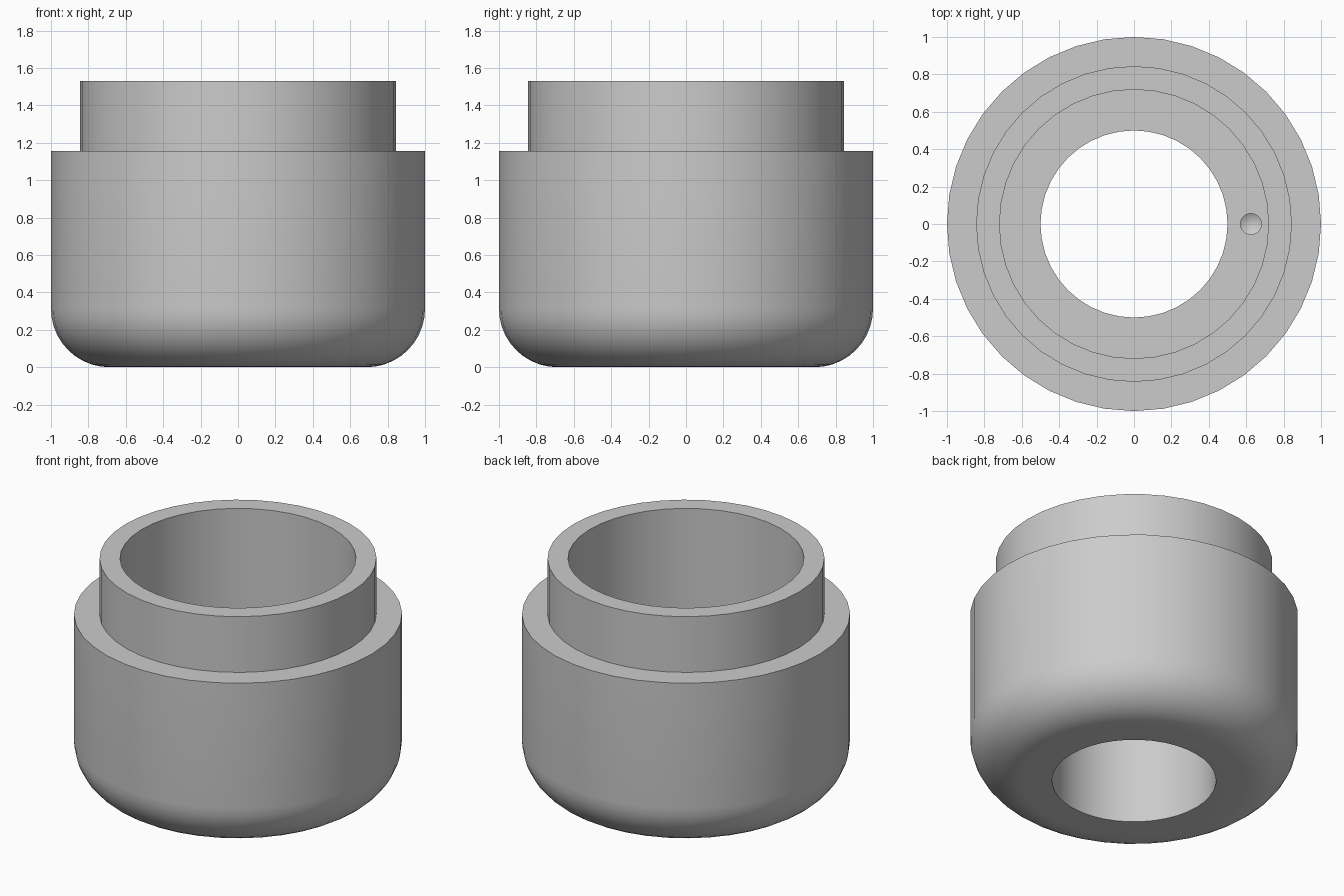
import bpy, bmesh, math
from mathutils import Vector

if "Cube" in bpy.data.objects:
    bpy.data.objects.remove(bpy.data.objects["Cube"], do_unlink=True)

SEGMENTS = 40
FILLET = 0.3125
LEDGE = 0.72        # height of the inner step

grey = bpy.data.materials.new("light_grey")
grey.use_nodes = True
colour = (0.6, 0.6, 0.6, 1)
grey.diffuse_color = colour
grey.node_tree.nodes["Principled BSDF"].inputs["Base Color"].default_value = colour


def lathe(name, profile, steps):
    """Turn an (r, z) outline around the z axis."""
    bm = bmesh.new()
    verts = [bm.verts.new((r, 0, z)) for r, z in profile]
    edges = [bm.edges.new((a, b)) for a, b in zip(verts, verts[1:] + verts[:1])]
    bmesh.ops.spin(bm, geom=verts + edges, cent=(0, 0, 0), axis=(0, 0, 1),
                   angle=math.tau, steps=steps, use_merge=True)
    bmesh.ops.remove_doubles(bm, verts=bm.verts, dist=1e-5)
    bmesh.ops.recalc_face_normals(bm, faces=bm.faces)
    mesh = bpy.data.meshes.new(name)
    bm.to_mesh(mesh)
    bm.free()
    mesh.materials.append(grey)
    obj = bpy.data.objects.new(name, mesh)
    bpy.context.collection.objects.link(obj)
    return obj


# Rounded bottom edge, then wall, shoulder, neck, bore, ledge and through hole
outline = [(0.5, 0)]
for i in range(11):
    a = math.pi / 2 * i / 10
    outline.append((1 - FILLET + FILLET * math.sin(a), FILLET - FILLET * math.cos(a)))
outline += [(1, 1.156), (0.844, 1.156), (0.844, 1.531),
            (0.719, 1.531), (0.719, LEDGE), (0.5, LEDGE)]
body = lathe("stepped_sleeve", outline, SEGMENTS)

# Small drilled hole with a conical end, sunk into the ledge
bm = bmesh.new()
bmesh.ops.create_cone(bm, cap_ends=True, segments=24, radius1=0.056, radius2=0.056, depth=0.3)
bottom = min(bm.faces, key=lambda f: f.calc_center_median().z)
tip = bmesh.ops.poke(bm, faces=[bottom])["verts"][0]
tip.co.z -= 0.034
bmesh.ops.translate(bm, verts=bm.verts, vec=Vector((0.625, 0, LEDGE)))
drill_mesh = bpy.data.meshes.new("drill_cutter")
bm.to_mesh(drill_mesh)
bm.free()
drill_mesh.materials.append(grey)
drill = bpy.data.objects.new("drill_cutter", drill_mesh)
drill.hide_render = True
bpy.context.collection.objects.link(drill)

cut = body.modifiers.new("pin_hole", 'BOOLEAN')
cut.operation = 'DIFFERENCE'
cut.solver = 'EXACT'
cut.object = drill
bpy.ops.object.select_all(action='DESELECT')
body.select_set(True)
bpy.context.view_layer.objects.active = body
bpy.ops.object.modifier_apply(modifier=cut.name)
bpy.data.objects.remove(drill, do_unlink=True)

# Smooth curved walls, crisp steps
bpy.ops.object.shade_smooth_by_angle(angle=math.radians(30))
